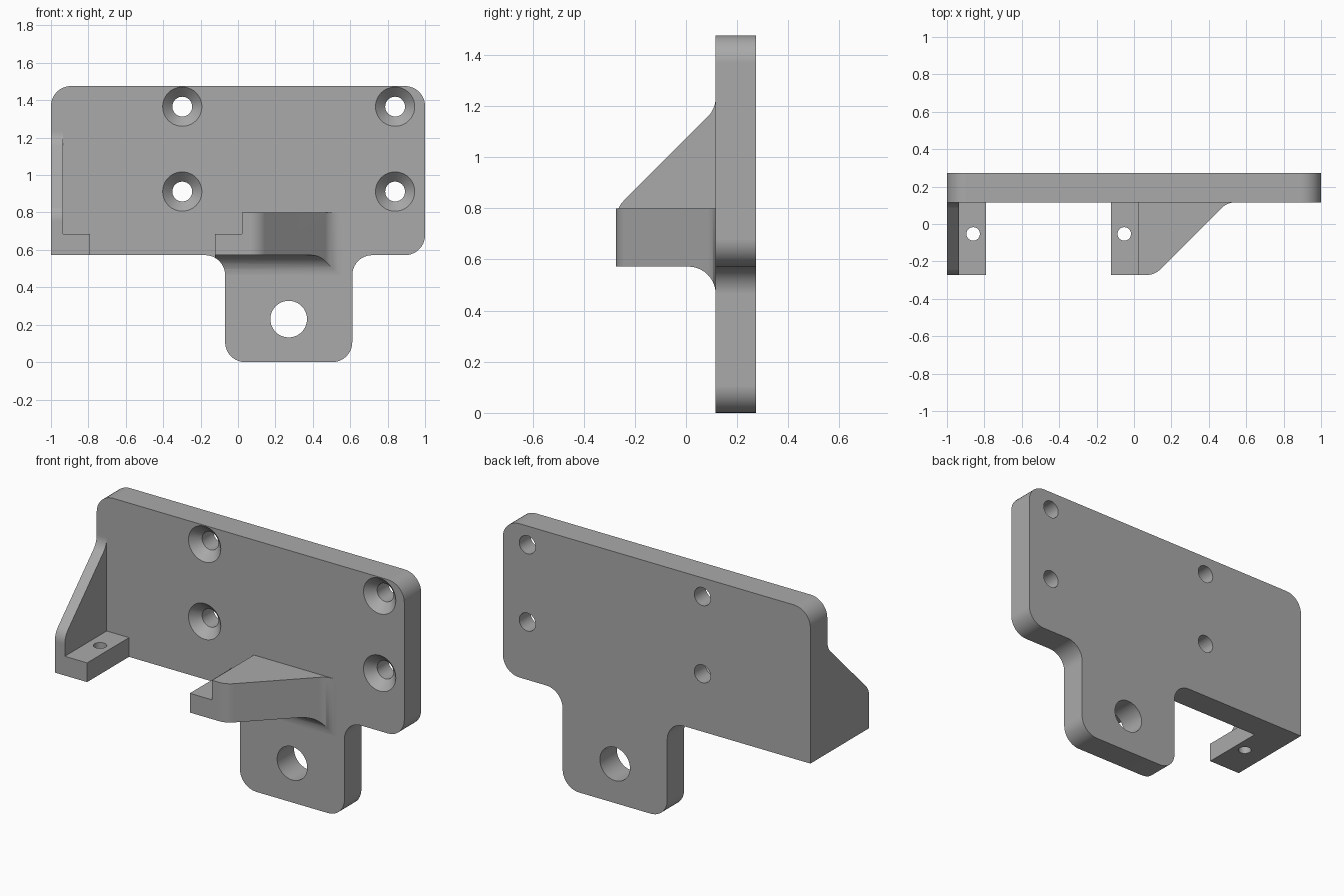
import bpy, bmesh, math
from mathutils import Vector

cube = bpy.data.objects.get("Cube")
if cube:
    bpy.data.objects.remove(cube, do_unlink=True)

grey = bpy.data.materials.new("plain_grey")
grey.use_nodes = True
grey.diffuse_color = (0.4, 0.4, 0.4, 1)
grey.node_tree.nodes["Principled BSDF"].inputs["Base Color"].default_value = (0.4, 0.4, 0.4, 1)

FRONT, BACK = -0.273, 0.273   # depth limits
FACE = 0.116                  # front face of the plate
EMBED = 0.16                  # how far the arms reach into the plate
BASE, TOP = 0.572, 1.476      # lower and upper edge of the wide plate
LEDGE = 0.685                 # top of the small ledges
R = 0.107                     # common fillet radius


def rounded(points, steps=10):
    """Outline with a fillet at every corner given as (u, v, radius)."""
    out = []
    for i, p in enumerate(points):
        c = Vector(p[:2])
        if len(p) == 2:
            out.append(c)
            continue
        a = (Vector(points[i - 1][:2]) - c).normalized()
        b = (Vector(points[(i + 1) % len(points)][:2]) - c).normalized()
        half = a.angle(b) / 2
        centre = c + (a + b).normalized() * p[2] / math.sin(half)
        start = c + a * p[2] / math.tan(half) - centre
        end = c + b * p[2] / math.tan(half) - centre
        sweep = math.pi - 2 * half
        for k in range(steps + 1):
            t = k / steps
            out.append(centre + (start * math.sin((1 - t) * sweep)
                                 + end * math.sin(t * sweep)) / math.sin(sweep))
    return out


def make_object(name, bm):
    bmesh.ops.recalc_face_normals(bm, faces=bm.faces)
    mesh = bpy.data.meshes.new(name)
    bm.to_mesh(mesh)
    bm.free()
    mesh.materials.append(grey)
    obj = bpy.data.objects.new(name, mesh)
    bpy.context.collection.objects.link(obj)
    return obj


def prism(name, points, axis, lo, hi):
    """Extrude an outline along x, y or z."""
    place = {"x": lambda p, d: (d, p.x, p.y),
             "y": lambda p, d: (p.x, d, p.y),
             "z": lambda p, d: (p.x, p.y, d)}[axis]
    bm = bmesh.new()
    outline = rounded(points)
    face = bm.faces.new([bm.verts.new(place(p, lo)) for p in outline])
    grown = bmesh.ops.extrude_face_region(bm, geom=[face], use_keep_orig=True)
    shift = Vector(place(Vector((0, 0)), hi - lo))
    bmesh.ops.translate(bm, vec=shift,
                        verts=[g for g in grown["geom"] if isinstance(g, bmesh.types.BMVert)])
    return make_object(name, bm)


def box(name, x0, x1, z0, z1):
    return prism(name, [(x0, z0), (x1, z0), (x1, z1), (x0, z1)], "y", FRONT, EMBED)


def cone(name, r1, r2, axis, start, length):
    """Round cutter beginning at start and running along +y or +z."""
    bm = bmesh.new()
    bmesh.ops.create_cone(bm, cap_ends=True, segments=40, radius1=r1, radius2=r2, depth=length)
    bmesh.ops.translate(bm, vec=(0, 0, length / 2), verts=bm.verts)
    obj = make_object(name, bm)
    if axis == "y":
        obj.rotation_euler.x = -math.pi / 2
    obj.location = start
    return obj


def combine(target, other, operation):
    mod = target.modifiers.new(operation, "BOOLEAN")
    mod.operation = operation
    mod.solver = "EXACT"
    mod.object = other
    bpy.context.view_layer.objects.active = target
    bpy.ops.object.modifier_apply(modifier=mod.name)
    bpy.data.objects.remove(other, do_unlink=True)


# Wide plate with a hanging tab
tab_l, tab_r = -0.069, 0.611
body = prism("bracket_body", [
    (-1, BASE), (tab_l, BASE, R), (tab_l, 0, R), (tab_r, 0, R), (tab_r, BASE, R),
    (1, BASE, R), (1, TOP, R), (-1, TOP, R)], "y", FACE, BACK)

# Triangular gusset and ledge on the right end
gusset = prism("gusset", [
    (EMBED, BASE), (FRONT, BASE), (FRONT, 0.8, R), (FACE, 1.189, R),
    (FACE, 1.25), (EMBED, 1.25)], "x", -1, -0.935)
combine(gusset, box("outer_ledge", -1, -0.79, BASE, LEDGE), "UNION")

# Slanted arm and ledge near the middle, with a cove underneath
arm = prism("arm", [
    (0.022, EMBED), (0.022, FRONT), (0.11, FRONT, R), (0.499, FACE, R),
    (0.56, FACE), (0.56, EMBED)], "z", 0.45, 0.8)
combine(arm, box("inner_ledge", -0.122, 0.022, 0.45, LEDGE), "UNION")
combine(arm, prism("cove_cutter", [
    (-0.5, 0.3), (FACE, 0.3), (FACE, BASE, R), (-0.5, BASE)], "x", -0.5, 0.8), "DIFFERENCE")
combine(arm, cone("corner_cutter", R, R, "y", (tab_l - R, -0.5, BASE - R), 1), "DIFFERENCE")
combine(arm, prism("edge_cutter", [
    (-0.5, 0.3), (tab_l, 0.3), (tab_l, BASE - R), (-0.5, BASE - R)], "y", -0.5, 0.5), "DIFFERENCE")

combine(body, gusset, "UNION")
combine(body, arm, "UNION")

# Countersunk screw holes
for x in (-0.298, 0.84):
    for z in (0.912, 1.366):
        combine(body, cone("screw_cutter", 0.053, 0.053, "y", (x, 0, z), 0.5), "DIFFERENCE")
        combine(body, cone("sink_cutter", 0.115, 0.053, "y", (x, FACE - 0.01, z), 0.062), "DIFFERENCE")

# Large tab hole and the small ledge holes
combine(body, cone("tab_cutter", 0.098, 0.098, "y", (0.271, 0, 0.23), 0.5), "DIFFERENCE")
for x in (-0.86, -0.052):
    combine(body, cone("pin_cutter", 0.036, 0.036, "z", (x, -0.053, 0.5), 0.25), "DIFFERENCE")

# Smooth fillets, crisp edges and flat large faces
bpy.ops.object.select_all(action="DESELECT")
body.select_set(True)
bpy.context.view_layer.objects.active = body
bpy.ops.object.shade_smooth_by_angle(angle=math.radians(30))
weighted = body.modifiers.new("flat_faces", "WEIGHTED_NORMAL")
weighted.keep_sharp = True
